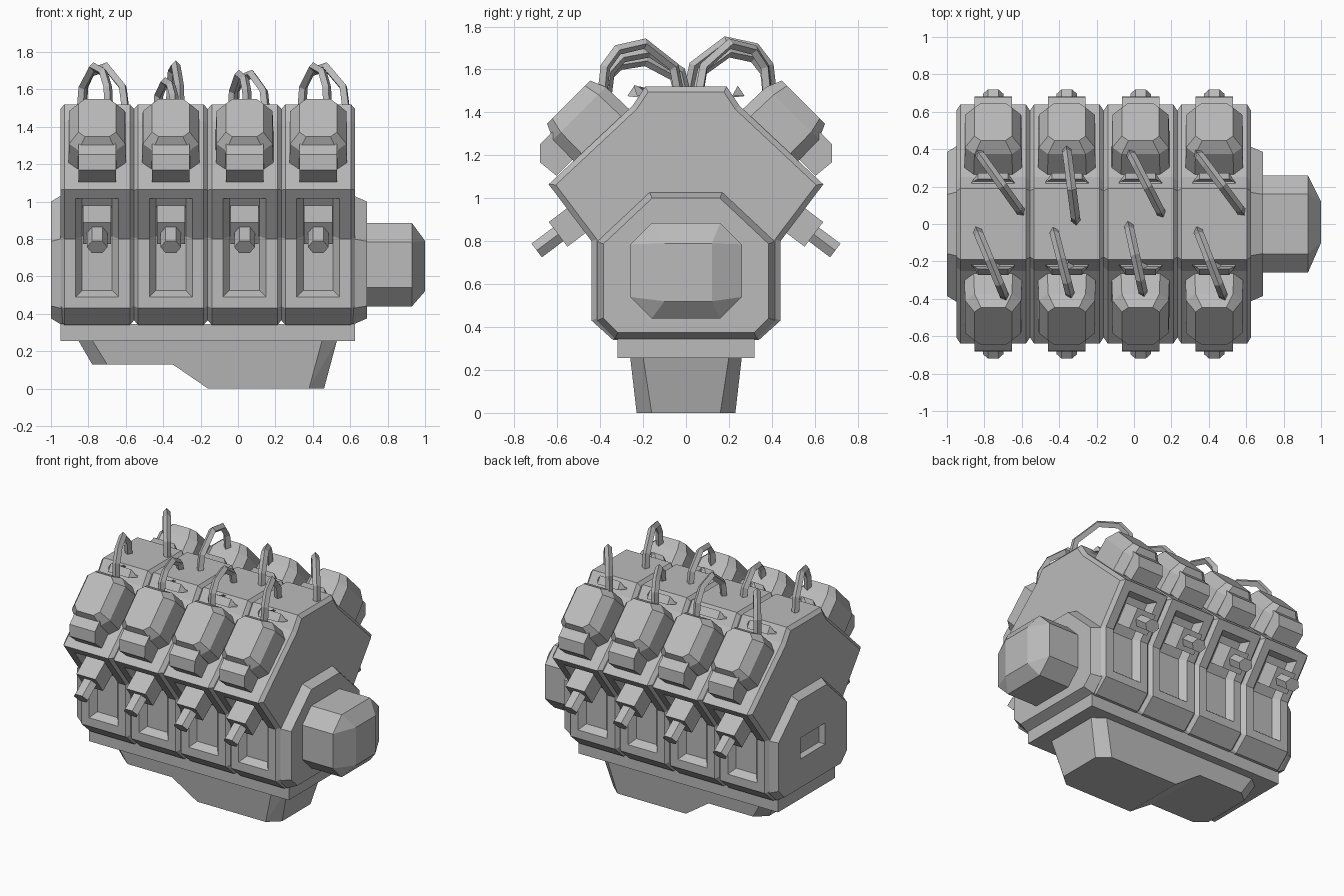
import bpy
import bmesh
from mathutils import Vector

if "Cube" in bpy.data.objects:
    bpy.data.objects.remove(bpy.data.objects["Cube"], do_unlink=True)

grey = bpy.data.materials.new("cast_metal_grey")
grey.use_nodes = True
grey.diffuse_color = (0.5, 0.5, 0.5, 1)
grey.node_tree.nodes["Principled BSDF"].inputs["Base Color"].default_value = (0.5, 0.5, 0.5, 1)


def finish(name, bm):
    bmesh.ops.recalc_face_normals(bm, faces=bm.faces[:])
    mesh = bpy.data.meshes.new(name)
    bm.to_mesh(mesh)
    bm.free()
    mesh.materials.append(grey)
    obj = bpy.data.objects.new(name, mesh)
    bpy.context.scene.collection.objects.link(obj)
    return obj


def hull(name, points):
    bm = bmesh.new()
    for p in points:
        bm.verts.new(p)
    bmesh.ops.convex_hull(bm, input=bm.verts[:])
    bmesh.ops.dissolve_limit(bm, angle_limit=0.01, verts=bm.verts[:], edges=bm.edges[:])
    return finish(name, bm)


def box(name, lo, hi):
    return hull(name, [(x, y, z) for x in (lo[0], hi[0]) for y in (lo[1], hi[1]) for z in (lo[2], hi[2])])


def prism(half, x0, x1, lip, rise0, rise1):
    """Symmetric (y, z) section run along x, with chamfered ends."""
    section = half + [(-y, z) for y, z in reversed(half)]
    bm = bmesh.new()
    ends = [bm.faces.new([bm.verts.new((x, y, z)) for y, z in section]) for x in (x0, x1)]
    a, b = (list(f.verts) for f in ends)
    for i in range(len(a)):
        j = (i + 1) % len(a)
        bm.faces.new((a[i], a[j], b[j], b[i]))
    bmesh.ops.recalc_face_normals(bm, faces=bm.faces[:])
    for face, rise in zip(ends, (rise0, rise1)):
        if rise:
            bmesh.ops.inset_region(bm, faces=[face], thickness=lip, depth=rise, use_even_offset=True)
    return bm


def rounded(hx, u0, u1, cut):
    """Rectangle with cut corners."""
    return [p for x in (-1, 1) for u, s in ((u0, 1), (u1, -1))
            for p in ((x * hx, u + s * cut), (x * (hx - cut), u))]


# Four cylinder segments with recessed side panels
block = [(0.19, 1.52), (0.25, 1.43), (0.64, 1.065), (0.44, 0.80), (0.44, 0.43), (0.34, 0.34)]
pitch = 0.394
starts = [-0.95 + pitch * i for i in range(4)]
for x in starts:
    bm = prism(block, x + 0.022, x + pitch - 0.022, 0.025, 0.022, 0.022)
    for side in (-1, 1):
        panel = [f for f in bm.faces if f.normal.y * side > 0.72]
        bmesh.ops.inset_region(bm, faces=panel, thickness=0.06, use_even_offset=True)
        bmesh.ops.inset_region(bm, faces=panel, thickness=0.035, depth=-0.045, use_even_offset=True)
    finish("cylinder_segment", bm)

# End plates, the rear one with a rectangular socket
plate = [(0.17, 1.03), (0.415, 0.80), (0.415, 0.43), (0.33, 0.345)]
finish("front_end_plate", prism(plate, 0.58, 0.62, 0.03, 0, 0.07))
rear = finish("rear_end_plate", prism(plate, -0.95, -0.90, 0.03, 0.05, 0))
cutter = box("socket_cutter", (-1.1, -0.14, 0.58), (-0.8, 0.14, 0.73))
mod = rear.modifiers.new("socket", "BOOLEAN")
mod.operation = "DIFFERENCE"
mod.object = cutter
bpy.context.view_layer.objects.active = rear
bpy.ops.object.modifier_apply(modifier=mod.name)
bpy.data.objects.remove(cutter, do_unlink=True)

# Drive housing on the front end
ring = rounded(0.26, 0.44, 0.885, 0.1)
hull("drive_housing", [(x, y, z) for x in (0.65, 0.93) for y, z in ring]
     + [(1.0, y, z) for y in (-0.1, 0.12) for z in (0.52, 0.79)])

# Sump rail and stepped oil pan
box("sump_rail", (-0.95, -0.32, 0.255), (0.625, 0.32, 0.345))
shallow, deep = [], []
for s in (-1, 1):
    step = [(-0.35, s * 0.26, 0.26), (-0.35, s * 0.245, 0.13)]
    shallow += step + [(-0.855, s * 0.2, 0.26), (-0.78, s * 0.18, 0.13),
                       (-0.78, s * 0.26, 0.26), (-0.70, s * 0.245, 0.13)]
    deep += step + [(-0.16, s * 0.23, 0), (0.38, s * 0.23, 0), (0.46, s * 0.16, 0),
                    (0.45, s * 0.26, 0.26), (0.53, s * 0.2, 0.26)]
hull("oil_pan_shallow", shallow)
hull("oil_pan_deep", deep)


def bank(x, side, u, n):
    """Point on a bank: u runs down the slope, n away from it."""
    return (x, side * (0.25 + 0.707 * (u + n)), 1.43 + 0.707 * (n - u))


# Cylinder heads, exhaust ports and spark plugs
normal, along = Vector((0.798, -0.602)), Vector((0.602, 0.798))
for side in (-1, 1):
    for start in starts:
        cx = start + pitch / 2
        levels = [(-0.03, 0.155, 0.02, 0.375, 0.05), (0.15, 0.15, 0.025, 0.372, 0.05),
                  (0.222, 0.10, 0.055, 0.34, 0.035)]
        hull("cylinder_head", [bank(cx + x, side, u, n) for n, hx, u0, u1, c in levels
                               for x, u in rounded(hx, u0, u1, c)])
        port = [(0.35, 0.02), (0.48, 0.02), (0.49, 0.12), (0.43, 0.178), (0.35, 0.178)]
        hull("exhaust_port", [bank(cx + x, side, u, n) for u, n in port for x in (-0.1, 0.1)])

        def plug(name, section, depths):
            points = []
            for d in depths:
                for x, t in section:
                    p = Vector((0.512, 0.895)) + normal * d + along * t
                    points.append((cx + x, side * p.x, p.y))
            hull(name, points)

        plug("plug_base", [(x, t) for x in (-0.075, 0.075) for t in (-0.072, 0.072)], (-0.06, 0.105))
        plug("plug_tip", [(-0.055, 0), (-0.028, 0.04), (0.028, 0.04),
                          (0.055, 0), (0.028, -0.04), (-0.028, -0.04)], (0.09, 0.23))

# Ignition leads: head end x, y, then deck end x, y, then peak height
leads = [(-0.69, -0.39, -0.84, -0.03, 1.72), (-0.34, -0.38, -0.43, -0.03, 1.64),
         (0.05, -0.37, -0.03, 0.0, 1.68), (0.48, -0.39, 0.34, -0.03, 1.72),
         (-0.83, 0.38, -0.60, 0.06, 1.72), (-0.36, 0.40, -0.31, 0.01, 1.73),
         (-0.02, 0.38, 0.15, 0.05, 1.68), (0.34, 0.38, 0.58, 0.06, 1.72)]
arch = [(0, 0), (0.04, 0.55), (0.2, 0.88), (0.55, 1), (0.93, 0.55), (1, 0)]
for hx, hy, dx, dy, peak in leads:
    curve = bpy.data.curves.new("ignition_lead", "CURVE")
    curve.dimensions = "3D"
    curve.bevel_depth = 0.025
    curve.bevel_resolution = 0
    curve.use_fill_caps = True
    spline = curve.splines.new("POLY")
    spline.points.add(len(arch) - 1)
    spline.use_smooth = False
    for point, (t, h) in zip(spline.points, arch):
        point.co = (hx + (dx - hx) * t, hy + (dy - hy) * t, 1.48 + (peak - 1.48) * h, 1)
    curve.materials.append(grey)
    lead = bpy.data.objects.new("ignition_lead", curve)
    bpy.context.scene.collection.objects.link(lead)
    bpy.ops.object.select_all(action="DESELECT")
    lead.select_set(True)
    bpy.context.view_layer.objects.active = lead
    bpy.ops.object.convert(target="MESH")
